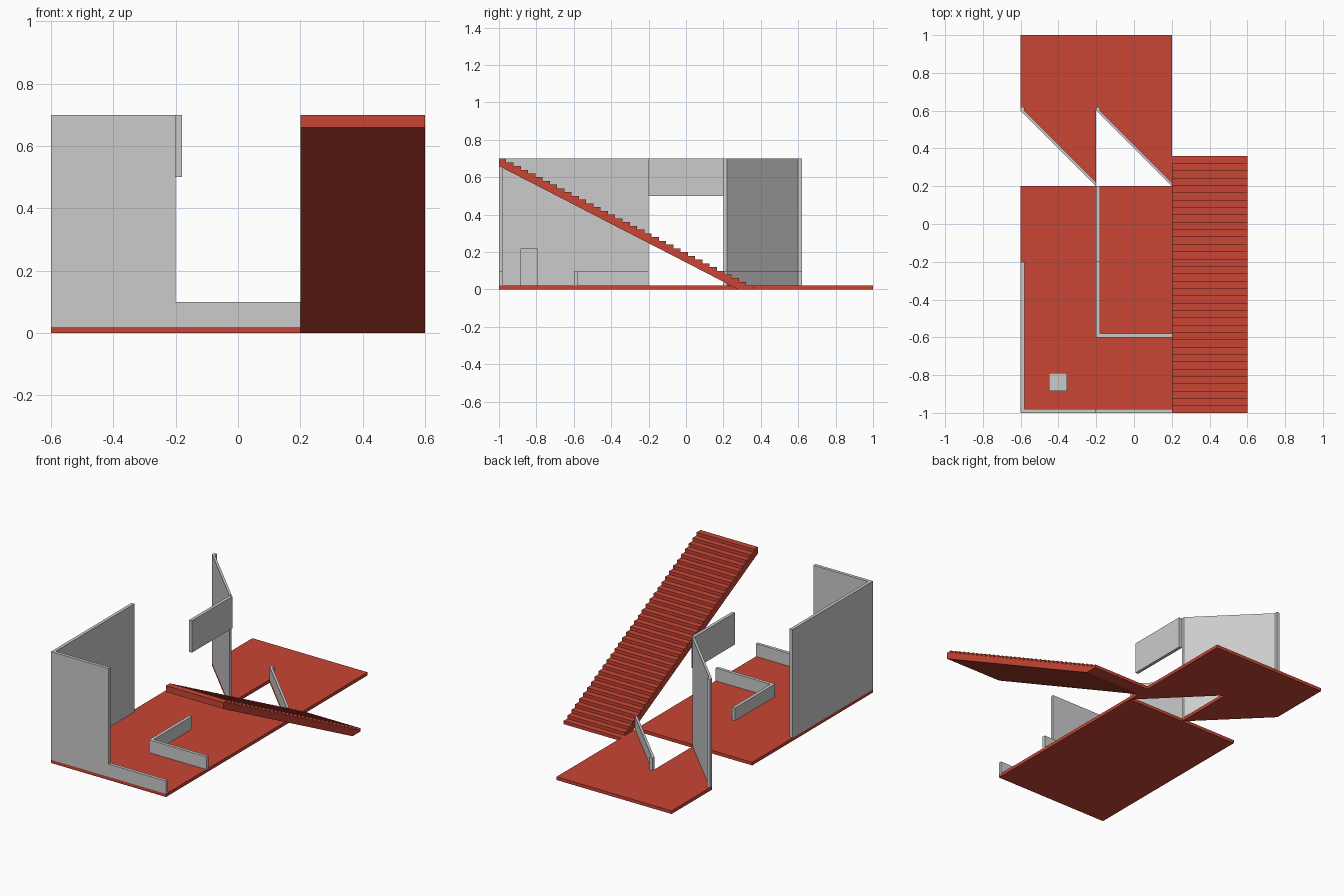
import bpy, bmesh
from mathutils import Vector

if "Cube" in bpy.data.objects:
    bpy.data.objects.remove(bpy.data.objects["Cube"])

red = bpy.data.materials.new("red")
red.diffuse_color = (0.58, 0.06, 0.035, 1)
red.use_nodes = True
red.node_tree.nodes["Principled BSDF"].inputs["Base Color"].default_value = red.diffuse_color


def prism(name, outline, offset, mat=None):
    """Extrude a closed planar outline along an offset vector."""
    bm = bmesh.new()
    face = bm.faces.new([bm.verts.new(p) for p in outline])
    ext = bmesh.ops.extrude_face_region(bm, geom=[face])
    verts = [v for v in ext["geom"] if isinstance(v, bmesh.types.BMVert)]
    bmesh.ops.translate(bm, verts=verts, vec=Vector(offset))
    bmesh.ops.recalc_face_normals(bm, faces=bm.faces)
    mesh = bpy.data.meshes.new(name)
    bm.to_mesh(mesh)
    bm.free()
    ob = bpy.data.objects.new(name, mesh)
    bpy.context.collection.objects.link(ob)
    if mat:
        mesh.materials.append(mat)
    return ob


def plan(name, pts, z0, z1, mat=None):
    """Vertical prism from a plan outline."""
    return prism(name, [(x, y, z0) for x, y in pts], (0, 0, z1 - z0), mat)


def box(name, x0, x1, y0, y1, z0, z1, mat=None):
    return plan(name, [(x0, y0), (x1, y0), (x1, y1), (x0, y1)], z0, z1, mat)


F, LOW, TALL, T = 0.02, 0.1, 0.7, 0.02  # floor top, wall heights, wall thickness

# Floors
box("main_floor", -0.6, 0.2, -1, 0.2, 0, F, red)
plan("back_floor", [(-0.6, 1), (-0.6, 0.6), (-0.2, 0.2), (-0.2, 0.6),
                    (0.2, 0.2), (0.2, 1)], 0, F, red)

# Straight walls
box("left_wall", -0.6, -0.6 + T, -1 + T, -0.2, F, TALL)
box("front_tall_wall", -0.6, -0.2, -1, -1 + T, F, TALL)
box("front_low_wall", -0.2, 0.2, -1, -1 + T, F, LOW)
box("inner_low_wall_side", -0.2, -0.2 + T, -0.6 + T, -0.2, F, LOW)
box("inner_low_wall_front", -0.2, 0.2, -0.6, -0.6 + T, F, LOW)
box("lintel", -0.2, -0.2 + T, -0.2, 0.2, 0.5, TALL)

# Diagonal walls
for name, x, top in (("diagonal_tall_wall", -0.6, TALL), ("diagonal_low_wall", -0.2, LOW)):
    plan(name, [(x, 0.6), (x + 0.4, 0.2), (x + 0.4, 0.2 + T), (x + T, 0.6),
                (x + T, 0.6 + T), (x, 0.6 + T)], F, top)

# Small pedestal
box("pedestal", -0.45, -0.355, -0.885, -0.79, F, 0.22)

# Staircase with sloped underside
n, y_low, y_high = 35, 0.36, -1
run, rise = (y_high - y_low) / n, TALL / n
profile = []
for i in range(n):
    profile += [(y_low + run * i, rise * i), (y_low + run * i, rise * (i + 1))]
profile += [(y_high, TALL), (y_high, 0.66), (0.28, 0)]
prism("staircase", [(0.2, y, z) for y, z in profile], (0.4, 0, 0), red)
